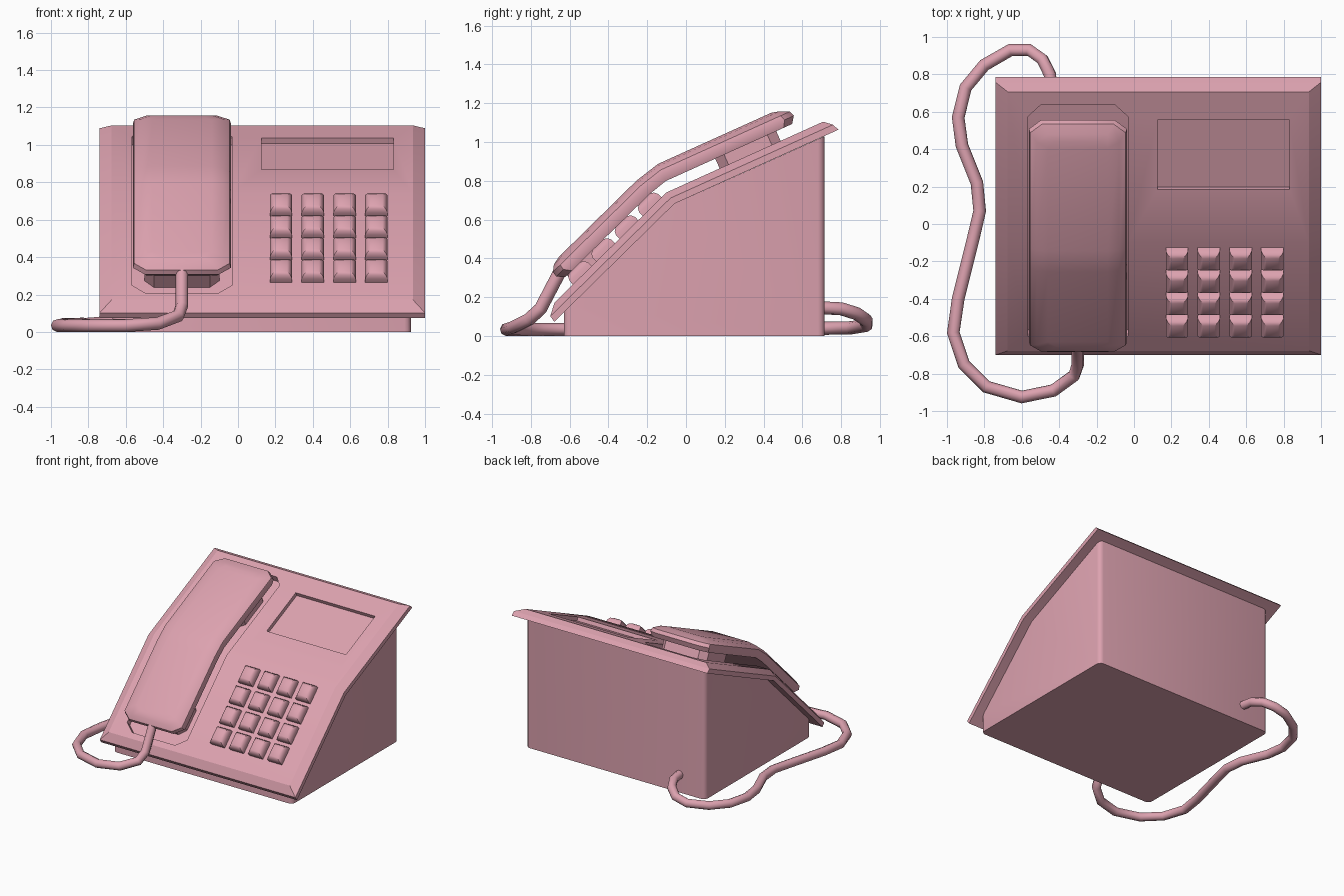
import bpy, bmesh, math
from mathutils import Vector

if "Cube" in bpy.data.objects:
    bpy.data.objects.remove(bpy.data.objects["Cube"])

LOW, UP = math.radians(44.5), math.radians(24.3)   # slopes of the two face sections
BEND = Vector((-0.10, 0.74))                       # (y, z) of the crease


def at(s, h):
    """(y, z) at distance s along the sloped face and height h above it."""
    if abs(s) < 1e-6:
        mid = (LOW + UP) / 2
        return BEND + Vector((-math.sin(mid), math.cos(mid))) * h / math.cos((LOW - UP) / 2)
    a = UP if s > 0 else LOW
    return BEND + Vector((math.cos(a), math.sin(a))) * s + Vector((-math.sin(a), math.cos(a))) * h


def finish(name, bm):
    bmesh.ops.recalc_face_normals(bm, faces=bm.faces[:])
    me = bpy.data.meshes.new(name)
    bm.to_mesh(me)
    bm.free()
    ob = bpy.data.objects.new(name, me)
    bpy.context.collection.objects.link(ob)
    return ob


def loft(name, cx, layers):
    """Stack layers (h, [(s, half_width), ...]) on the sloped face."""
    bm = bmesh.new()
    rings = []
    for h, rows in layers:
        left, right = [], []
        for s, w in rows:
            y, z = at(s, h)
            left.append(bm.verts.new((cx - w, y, z)))
            right.append(bm.verts.new((cx + w, y, z)))
        rings.append((left, right))
    for left, right in (rings[0], rings[-1]):
        for i in range(len(left) - 1):
            bm.faces.new((left[i], left[i + 1], right[i + 1], right[i]))
    for a, b in zip(rings, rings[1:]):
        la, lb = a[0] + a[1][::-1], b[0] + b[1][::-1]
        for i in range(len(la)):
            j = (i + 1) % len(la)
            bm.faces.new((la[i], la[j], lb[j], lb[i]))
    return finish(name, bm)


def smooth(ob, deg):
    bpy.ops.object.select_all(action='DESELECT')
    ob.select_set(True)
    bpy.context.view_layer.objects.active = ob
    bpy.ops.object.shade_smooth_by_angle(angle=math.radians(deg))


def material(name, col):
    m = bpy.data.materials.new(name)
    m.diffuse_color = col
    m.use_nodes = True
    m.node_tree.nodes["Principled BSDF"].inputs["Base Color"].default_value = m.diffuse_color
    return m


pink = material("pink_plastic", (0.72, 0.36, 0.43, 1))

# wedge body with rounded upright edges
bm = bmesh.new()
f = bm.faces.new([bm.verts.new((-0.67, y, z)) for y, z in
                  [(-0.63, 0), (-0.63, 0.121), tuple(at(0, -0.07)), (0.715, 1.03), (0.715, 0)]])
ext = bmesh.ops.extrude_face_region(bm, geom=[f])
bmesh.ops.translate(bm, verts=[v for v in ext['geom'] if isinstance(v, bmesh.types.BMVert)],
                    vec=(1.595, 0, 0))
upright = [e for e in bm.edges
           if abs((e.verts[0].co - e.verts[1].co).normalized().z) > 0.99]
bmesh.ops.bevel(bm, geom=upright, offset=0.035, segments=3, profile=0.5, affect='EDGES')
body = finish("body", bm)
smooth(body, 35)

# bent face plate with sloped rim
plate = loft("face_plate", 0.13, [
    (-0.07, [(-0.88, 0.87), (0, 0.87), (0.94, 0.87)]),
    (-0.035, [(-0.875, 0.87), (0, 0.87), (0.925, 0.87)]),
    (0.0, [(-0.81, 0.805), (0, 0.805), (0.885, 0.805)])])

# recesses for the handset cradle and the screen
cradle = [(-0.763, 0.19), (-0.70, 0.267), (0, 0.267), (0.74, 0.267), (0.807, 0.20)]
screen = [(0.313, 0.353), (0.719, 0.353)]
for name, cx, rows, depth in (("cradle_cutter", -0.30, cradle, 0.05),
                              ("screen_cutter", 0.478, screen, 0.03)):
    cutter = loft(name, cx, [(-depth, rows), (0.05, rows)])
    cutter.hide_render = True
    mod = plate.modifiers.new(name, 'BOOLEAN')
    mod.operation, mod.solver, mod.object = 'DIFFERENCE', 'EXACT', cutter
    bpy.context.view_layer.objects.active = plate
    bpy.ops.object.modifier_apply(modifier=name)
    bpy.data.objects.remove(cutter)
smooth(plate, 25)


# handset shell with crowned top and clipped corners
def shell(s0, s1, w, clip):
    return [(s0, w - clip), (s0 + clip * 0.8, w), (-0.07, w), (0.02, w),
            (s1 - clip * 0.8, w), (s1, w - clip)]


handset = loft("handset", -0.30, [
    (0.055, shell(-0.68, 0.735, 0.25, 0.06)),
    (0.09, shell(-0.71, 0.76, 0.262, 0.065)),
    (0.118, shell(-0.705, 0.75, 0.255, 0.065)),
    (0.142, shell(-0.675, 0.70, 0.22, 0.06)),
    (0.152, shell(-0.63, 0.66, 0.16, 0.045))])
smooth(handset, 40)

# earpiece and mouthpiece resting in the cradle
for name, s0, s1 in (("earpiece", 0.30, 0.645), ("mouthpiece", -0.665, -0.40)):
    rows = [(s0, 0.15), (s0 + 0.05, 0.20), (s1 - 0.05, 0.20), (s1, 0.15)]
    smooth(loft(name, -0.30, [(-0.05, rows), (0.07, rows)]), 30)

# keypad, four by four domed keys
for r in range(4):
    for c in range(4):
        s = -0.105 - 0.168 * r
        key = loft(f"key_{r + 1}_{c + 1}", 0.23 + 0.17 * c, [
            (h, [(s - 0.068 + d, 0.06 - d), (s + 0.068 - d, 0.06 - d)])
            for h, d in ((-0.01, 0), (0.025, 0), (0.045, 0.01), (0.056, 0.028))])
        smooth(key, 40)

# handset cord looping round the left side to the back
path = [(-0.30, -0.64, 0.35), (-0.30, -0.75, 0.14), (-0.32, -0.81, 0.085),
        (-0.43, -0.89, 0.045), (-0.60, -0.925, 0.034), (-0.79, -0.87, 0.034),
        (-0.91, -0.75, 0.034), (-0.966, -0.58, 0.034), (-0.94, -0.40, 0.036),
        (-0.86, -0.08, 0.04), (-0.825, 0.07, 0.042), (-0.84, 0.22, 0.042),
        (-0.92, 0.42, 0.04), (-0.94, 0.57, 0.04), (-0.90, 0.73, 0.04),
        (-0.80, 0.85, 0.042), (-0.66, 0.93, 0.055), (-0.56, 0.93, 0.08),
        (-0.49, 0.88, 0.115), (-0.45, 0.80, 0.14), (-0.44, 0.70, 0.145)]
cu = bpy.data.curves.new("cord", 'CURVE')
cu.dimensions = '3D'
cu.bevel_depth, cu.bevel_resolution, cu.use_fill_caps = 0.034, 2, True
sp = cu.splines.new('POLY')
sp.points.add(len(path) - 1)
for p, co in zip(sp.points, path):
    p.co = (*co, 1)
cord = bpy.data.objects.new("cord", cu)
bpy.context.collection.objects.link(cord)
bpy.ops.object.select_all(action='DESELECT')
cord.select_set(True)
bpy.context.view_layer.objects.active = cord
bpy.ops.object.convert(target='MESH')
smooth(bpy.context.view_layer.objects.active, 50)

for ob in bpy.context.scene.objects:
    ob.data.materials.clear()
    ob.data.materials.append(pink)
